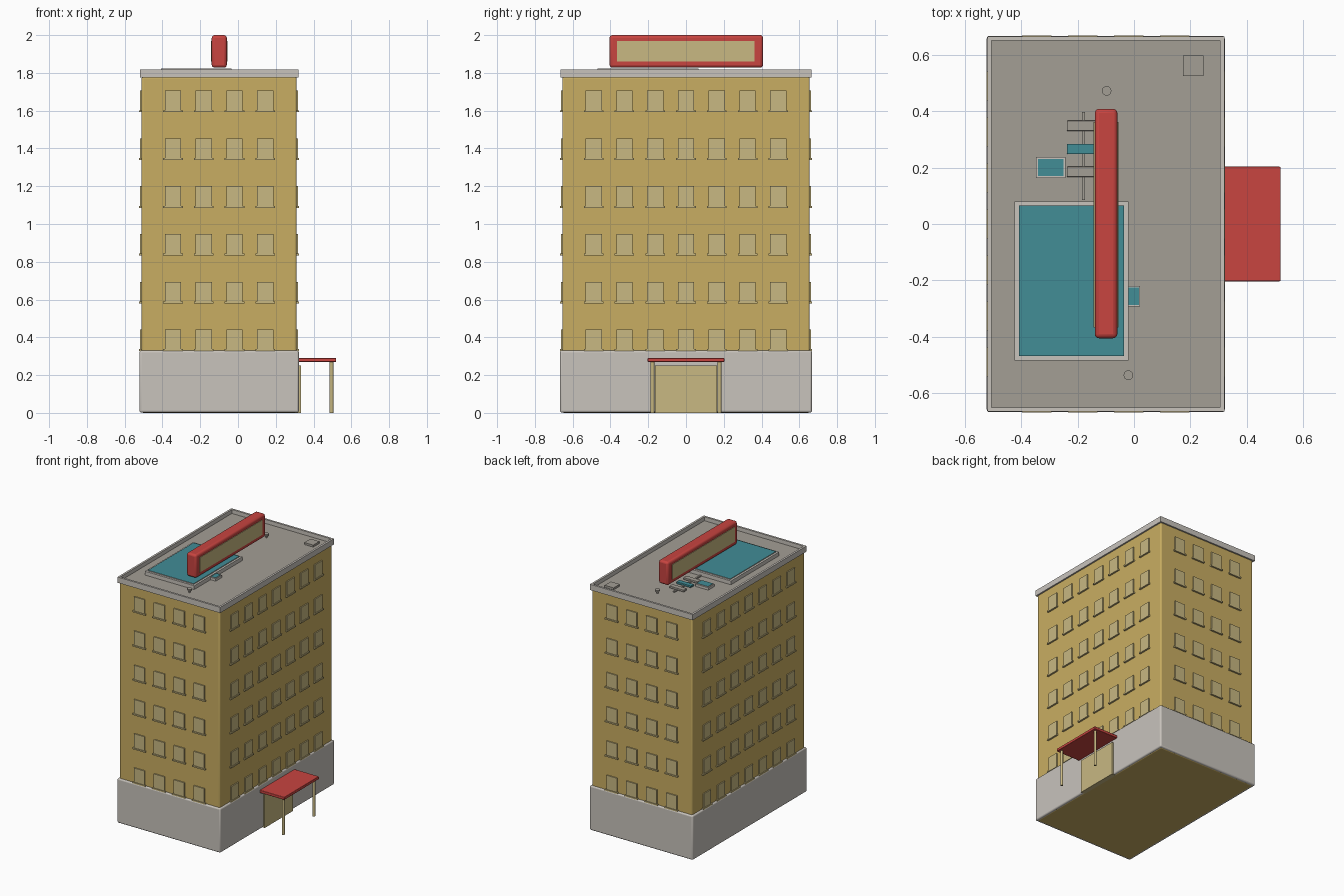
import bpy, bmesh, math
from mathutils import Matrix, Vector

if "Cube" in bpy.data.objects:
    bpy.data.objects.remove(bpy.data.objects["Cube"])


def material(name, r, g, b):
    m = bpy.data.materials.new(name)
    m.diffuse_color = (r, g, b, 1)
    m.use_nodes = True
    m.node_tree.nodes["Principled BSDF"].inputs["Base Color"].default_value = m.diffuse_color
    return m


OCHRE = material("ochre_wall", .584, .423, .122)
STONE = material("pale_stone", .578, .546, .503)
GREY = material("roof_grey", .366, .342, .301)
RED = material("red", .578, .058, .051)
TEAL = material("teal", .054, .266, .305)
CREAM = material("cream_panel", .578, .479, .223)


def finish(name, bm, *mats):
    me = bpy.data.meshes.new(name)
    bm.to_mesh(me)
    bm.free()
    for m in mats:
        me.materials.append(m)
    ob = bpy.data.objects.new(name, me)
    bpy.context.collection.objects.link(ob)
    return ob


def add_box(bm, x0, x1, y0, y1, z0, z1):
    mat = Matrix.Translation(((x0 + x1) / 2, (y0 + y1) / 2, (z0 + z1) / 2))
    mat = mat @ Matrix.Diagonal((x1 - x0, y1 - y0, z1 - z0, 1))
    bmesh.ops.create_cube(bm, size=1, matrix=mat)


def box(name, mat, x0, x1, y0, y1, z0, z1, bevel=0):
    bm = bmesh.new()
    add_box(bm, x0, x1, y0, y1, z0, z1)
    ob = finish(name, bm, mat)
    if bevel:
        b = ob.modifiers.new("soft_edges", 'BEVEL')
        b.width, b.segments = bevel, 3
        bpy.context.view_layer.objects.active = ob
        ob.select_set(True)
        bpy.ops.object.shade_smooth_by_angle(angle=math.radians(40))
        ob.select_set(False)
    return ob


def rimmed_box(name, rim, fill, x0, x1, y0, y1, z0, z1, width, fill_z):
    """Box whose top is inset and moved to fill_z, in a second colour."""
    bm = bmesh.new()
    add_box(bm, x0, x1, y0, y1, z0, z1)
    bm.normal_update()
    top = max(bm.faces, key=lambda f: f.calc_center_median().z)
    bmesh.ops.inset_region(bm, faces=[top], thickness=width)
    inner = bmesh.ops.extrude_discrete_faces(bm, faces=[top])["faces"][0]
    for v in inner.verts:
        v.co.z = fill_z
    inner.material_index = 1
    bmesh.ops.recalc_face_normals(bm, faces=bm.faces)
    return finish(name, bm, rim, fill)


CX = -0.10           # centre of the tower in x
HX, HY = 0.41, 0.655  # half sizes of the tower

# Tower, plinth and roof with parapet
box("tower_walls", OCHRE, CX - HX, CX + HX, -HY, HY, 0, 1.78, .01)
box("stone_plinth", STONE, CX - .422, CX + .422, -.667, .667, .002, .33, .01)
rimmed_box("roof_parapet", STONE, GREY, CX - .42, CX + .42, -.665, .665,
           1.775, 1.817, .021, 1.788)

# Windows with sills on all four sides
for side, (n, half, angle) in {"front": (4, HY, 0), "right": (7, HX, 90),
                               "back": (4, HY, 180), "left": (7, HX, 270)}.items():
    panes, sills = bmesh.new(), bmesh.new()
    for row in range(6):
        z = 0.335 + row * 0.253
        for i in range(n):
            u = (i - (n - 1) / 2) * 0.163
            add_box(panes, u - .043, u + .043, -half - .008, -half + .01, z, z + .106)
            add_box(sills, u - .052, u + .052, -half - .013, -half + .01, z - .008, z + .002)
    place = Matrix.Translation((CX, 0, 0)) @ Matrix.Rotation(math.radians(angle), 4, 'Z')
    for label, bm in (("windows", panes), ("sills", sills)):
        bm.transform(place)
        finish(f"{side}_{label}", bm, CREAM)

# Entrance door, canopy and posts
box("entrance_door", CREAM, .30, .334, -.165, .165, 0, .25)
box("entrance_canopy", RED, .31, .52, -.203, .203, .27, .291, .004)
for label, y in (("front", -.178), ("back", .178)):
    bm = bmesh.new()
    bmesh.ops.create_cone(bm, cap_ends=True, segments=12, radius1=.01, radius2=.01,
                          depth=.275, matrix=Matrix.Translation((.495, y, .1375)))
    finish(f"canopy_post_{label}", bm, CREAM)

# Roof sign board with a panel on each face
box("sign_board", RED, -.139, -.059, -.405, .408, 1.828, 2.0, .015)
box("sign_panels", CREAM, -.143, -.055, -.366, .362, 1.86, 1.97)

# Rooftop pools
rimmed_box("main_pool", STONE, TEAL, -.423, -.02, -.483, .08, 1.785, 1.816, .021, 1.822)
rimmed_box("small_pool", STONE, TEAL, -.348, -.242, .163, .237, 1.785, 1.806, .01, 1.81)
rimmed_box("side_pool", STONE, TEAL, -.08, .022, -.292, -.22, 1.785, 1.806, .007, 1.81)

# Sun loungers on a rail
box("lounger_rail", GREY, -.185, -.173, .085, .397, 1.785, 1.797)
for i, (y, mat) in enumerate(((.185, GREY), (.266, TEAL), (.348, GREY))):
    box(f"lounger_{i + 1}", mat, -.238, -.12, y - .018, y + .018, 1.793, 1.808, .002)

# Roof hatch and capped vents
box("roof_hatch", GREY, .174, .247, .525, .597, 1.785, 1.803)
for i, (x, y) in enumerate(((-.097, .472), (-.02, -.536))):
    bm = bmesh.new()
    for r, z0, z1 in ((.007, 1.785, 1.808), (.017, 1.806, 1.816)):
        bmesh.ops.create_cone(bm, cap_ends=True, segments=16, radius1=r, radius2=r,
                              depth=z1 - z0,
                              matrix=Matrix.Translation((x, y, (z0 + z1) / 2)))
    finish(f"roof_vent_{i + 1}", bm, GREY)
